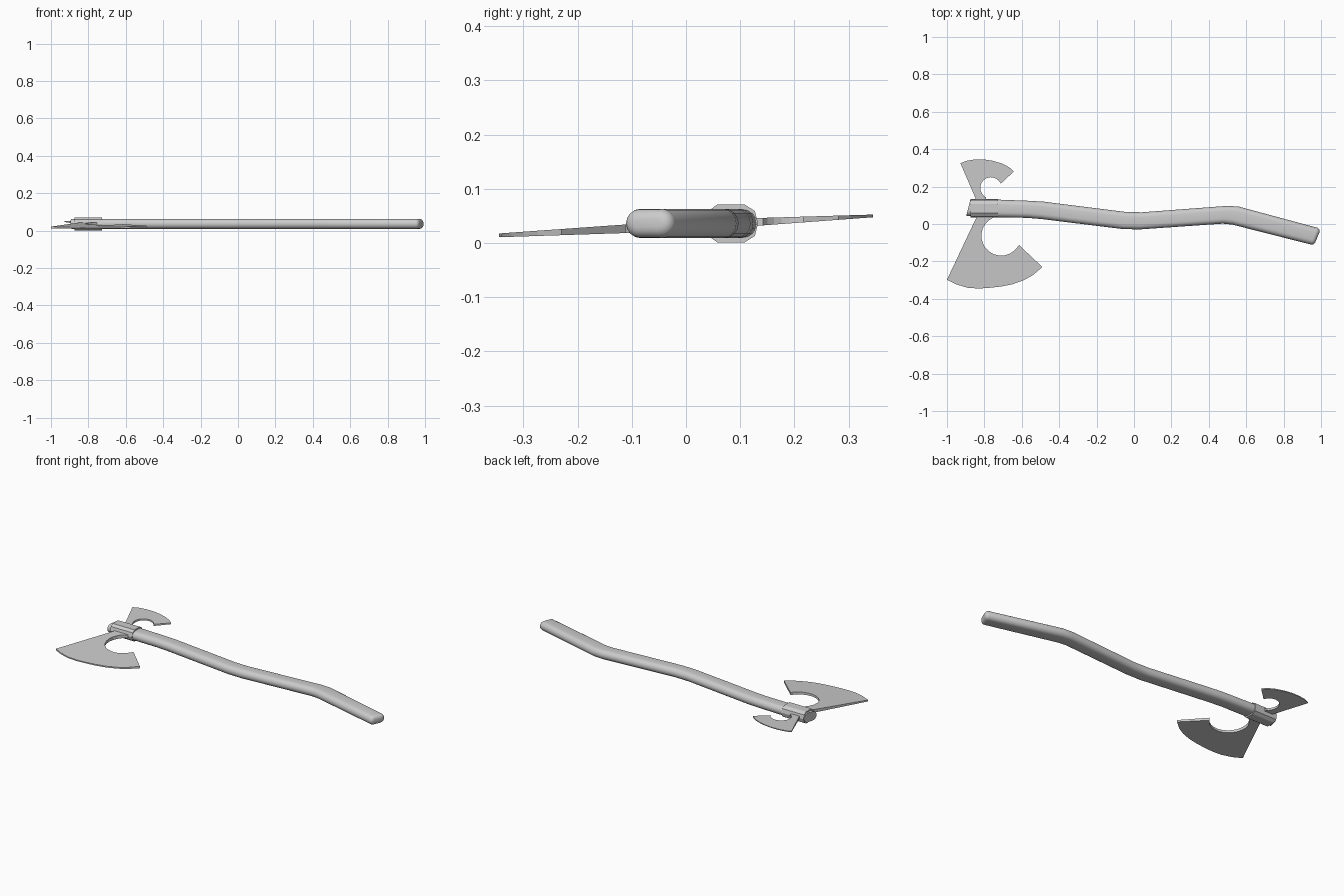
import bpy, bmesh
from math import sin, cos, pi, radians
from mathutils import Vector

if "Cube" in bpy.data.objects:
    bpy.data.objects.remove(bpy.data.objects["Cube"])


def make_object(name, rings, smooth=None):
    """Loft closed rings of points and cap both ends."""
    bm = bmesh.new()
    loops = [[bm.verts.new(p) for p in ring] for ring in rings]
    for a, b in zip(loops, loops[1:]):
        for i in range(len(a)):
            j = (i + 1) % len(a)
            bm.faces.new((a[i], a[j], b[j], b[i]))
    bm.faces.new(loops[0][::-1])
    bm.faces.new(loops[-1])
    bmesh.ops.recalc_face_normals(bm, faces=bm.faces)
    mesh = bpy.data.meshes.new(name)
    bm.to_mesh(mesh)
    bm.free()
    obj = bpy.data.objects.new(name, mesh)
    bpy.context.collection.objects.link(obj)
    if smooth:
        bpy.context.view_layer.objects.active = obj
        obj.select_set(True)
        bpy.ops.object.shade_smooth_by_angle(angle=radians(smooth))
        obj.select_set(False)
    return obj


# Handle: each station gives the back and front edge (x, y) of a stadium section
MID_Z, HALF_H, CAP = 0.036, 0.027, 0.02
stations = [
    ((-0.875, 0.130), (-0.897, 0.043)),
    ((-0.72, 0.130), (-0.73, 0.036)),
    ((-0.56, 0.124), (-0.57, 0.033)),
    ((-0.48, 0.119), (-0.49, 0.026)),
    ((-0.05, 0.065), (-0.06, -0.027)),
    ((0.04, 0.0625), (0.03, -0.029)),
    ((0.50, 0.097), (0.475, 0.002)),
    ((0.56, 0.093), (0.525, -0.003)),
    ((0.98, -0.020), (0.943, -0.109)),
]


def section(back, front, inset=0.0, push=0.0):
    back, front = Vector((*back, MID_Z)), Vector((*front, MID_Z))
    side = (back - front).normalized()
    ahead = Vector((side.y, -side.x, 0))
    centre = (back + front) / 2 + ahead * push
    flat = (back - front).length / 2 - HALF_H
    r = HALF_H - inset
    pts = []
    for s, start in ((1, -pi / 2), (-1, pi / 2)):
        for k in range(9):
            a = start + pi * k / 8
            pts.append(centre + side * (s * flat + r * cos(a))
                       + Vector((0, 0, r * sin(a))))
    return pts


rings = [section(b, f) for b, f in stations]
rings += [section(*stations[-1], CAP * (1 - cos(a)), CAP * sin(a))
          for a in (radians(22.5 * k) for k in range(1, 5))]
make_object("handle", rings, 40)

# Eight-sided metal collar around the handle head
collar = [(0.058, 0.001), (0.108, 0.001), (0.127, 0.013), (0.133, 0.036),
          (0.127, 0.059), (0.108, 0.071), (0.058, 0.071), (0.041, 0.059),
          (0.034, 0.036), (0.041, 0.013)]
make_object("collar", [[(x, y, z) for y, z in collar] for x in (-0.873, -0.727)])


# Blades: tapered plates lying in one slightly tilted plane
def blade(name, outline, z_root, z_edge):
    rings = [[(x, y, 0.032 + 0.052 * y + s * (z_root + (z_edge - z_root) * abs(y) / 0.345))
              for x, y in outline] for s in (-1, 1)]
    make_object(name, rings)


def notch(cx, cy, r, a0, a1, n=14):
    angles = [radians(a0 + (a1 - a0) * k / n) for k in range(n + 1)]
    return [(cx + r * cos(a), cy + r * sin(a)) for a in angles]


main_edge = [(-0.85, 0.06), (-0.845, 0.03), (-1.0, -0.298), (-0.95, -0.323),
             (-0.89, -0.341), (-0.83, -0.345), (-0.77, -0.341), (-0.71, -0.334),
             (-0.65, -0.322), (-0.59, -0.301), (-0.54, -0.273), (-0.49, -0.23),
             (-0.615, -0.112)]
blade("main_blade", main_edge + notch(-0.71, -0.063, 0.106, -35, -245)
      + [(-0.755, 0.06)], 0.010, 0.0035)

back_edge = [(-0.85, 0.11), (-0.845, 0.132), (-0.928, 0.325), (-0.895, 0.338),
             (-0.85, 0.345), (-0.80, 0.345), (-0.75, 0.337), (-0.70, 0.321),
             (-0.667, 0.303), (-0.642, 0.281), (-0.712, 0.216)]
blade("back_blade", back_edge + notch(-0.765, 0.193, 0.057, 30, 243)
      + [(-0.79, 0.11)], 0.010, 0.0025)
